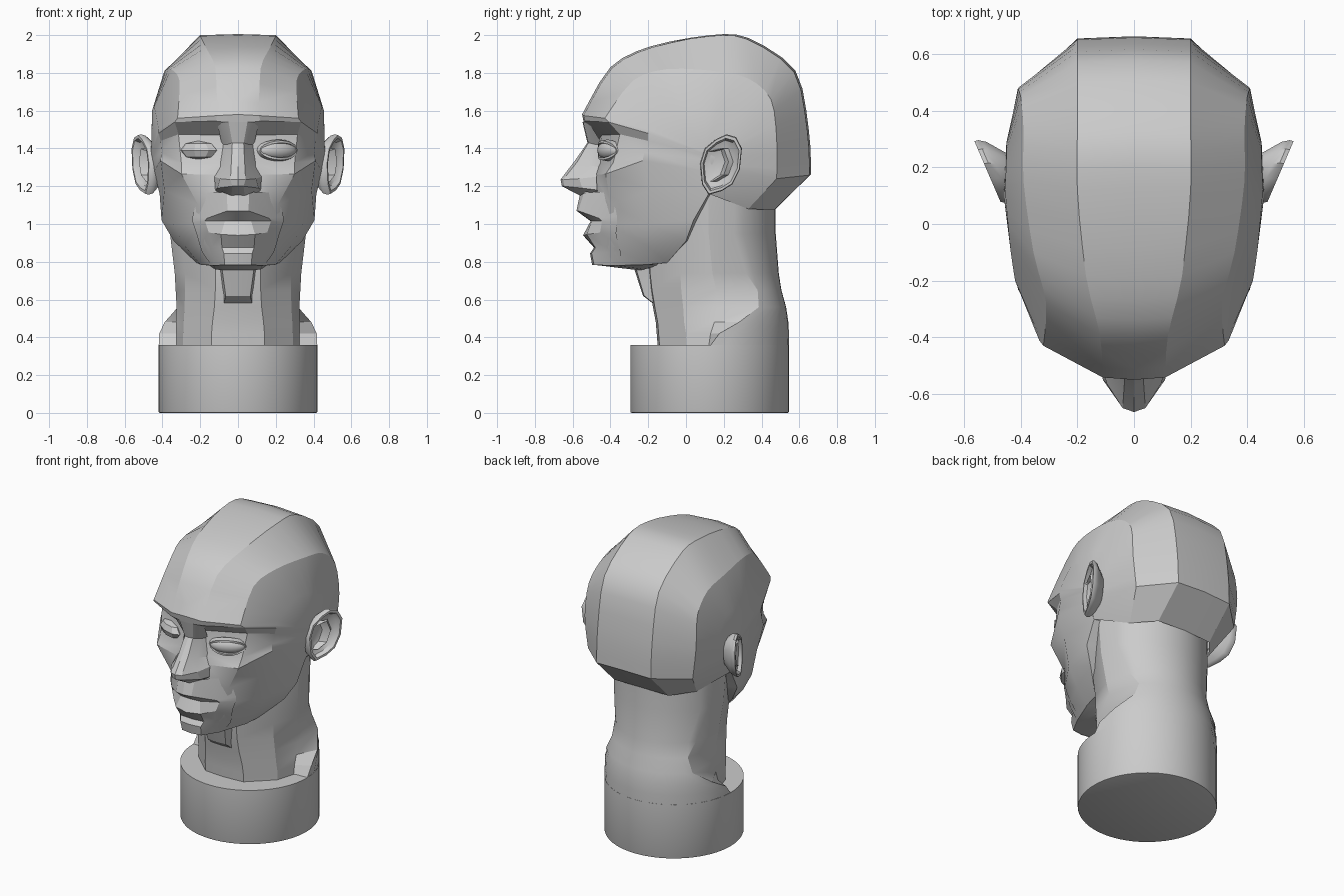
import bpy, bmesh, math
from mathutils import Vector, Matrix


def finish(name, bm, angle=18, centre=(0, 0.1, 1.2)):
    """Weld, orient outward and turn a bmesh into an object."""
    bmesh.ops.remove_doubles(bm, verts=bm.verts, dist=0.0008)
    bmesh.ops.recalc_face_normals(bm, faces=bm.faces)
    c = Vector(centre)
    if sum(f.normal.dot(f.calc_center_median() - c) * f.calc_area() for f in bm.faces) < 0:
        bmesh.ops.reverse_faces(bm, faces=bm.faces)
    me = bpy.data.meshes.new(name)
    bm.to_mesh(me)
    bm.free()
    ob = bpy.data.objects.new(name, me)
    bpy.context.collection.objects.link(ob)
    bpy.ops.object.select_all(action='DESELECT')
    ob.select_set(True)
    bpy.context.view_layer.objects.active = ob
    bpy.ops.object.shade_smooth_by_angle(angle=math.radians(angle))


def grid(bm, rows):
    """Quad sheet through rows of half-side points, mirrored in x."""
    for s in (1, -1):
        vs = [[bm.verts.new((s * x, y, z)) for x, y, z in r] for r in rows]
        for r0, r1 in zip(vs, vs[1:]):
            for i in range(len(r0) - 1):
                bm.faces.new((r0[i], r0[i + 1], r1[i + 1], r1[i]))


def loft(bm, rings, cap=True):
    """Closed rings joined in order, last one capped."""
    vs = [[bm.verts.new(p) for p in r] for r in rings]
    n = len(vs[0])
    for r0, r1 in zip(vs, vs[1:]):
        for i in range(n):
            j = (i + 1) % n
            bm.faces.new((r0[i], r0[j], r1[j], r1[i]))
    if cap:
        bm.faces.new(vs[-1])


def curve_between(p0, p1, p2, p3, t):
    """Softened Catmull-Rom point between p1 and p2."""
    h = t * t * (3 - 2 * t)
    a, b = t * (1 - t) ** 2, -t * t * (1 - t)
    return [(1 - h) * v1 + h * v2 + .45 * (a * (v2 - v0) + b * (v3 - v1))
            for v0, v1, v2, v3 in zip(p0, p1, p2, p3)]


# Head: skull stations from brow over the crown to the nape
# (midline y, z, half width of the centre strip, corner xyz, temple xyz)
POLE = (0.46, 0.1, 1.38)
stations = [
    (-.55, 1.58, .11, .32, -.43, 1.56, .42, -.20, 1.50),
    (-.40, 1.83, .12, .31, -.28, 1.76, .435, -.10, 1.58),
    (-.19, 1.94, .17, .355, -.10, 1.82, .445, 0.00, 1.62),
    (.13, 2.00, .20, .39, .15, 1.81, .455, .13, 1.60),
    (.33, 1.985, .20, .39, .33, 1.77, .45, .22, 1.58),
    (.58, 1.81, .20, .40, .45, 1.66, .45, .28, 1.50),
    (.65, 1.50, .20, .41, .48, 1.45, .45, .28, 1.40),
    (.663, 1.265, .20, .385, .48, 1.24, .44, .20, 1.28),
    (.475, 1.08, .20, .31, .33, 1.08, .415, .12, 1.16),
]
fine = []
for i in range(7):
    q = [stations[max(i - 1, 0)], stations[i], stations[i + 1], stations[min(i + 2, 7)]]
    fine += [curve_between(*q, t) for t in (0, 1 / 3, 2 / 3)]
skull = [[(0, y, z), (xs, y + (.008 if y < 0 else -.008), z - .006), (cx, cy, cz), (ix, iy, iz), POLE]
         for y, z, xs, cx, cy, cz, ix, iy, iz in fine + stations[7:]]

# Brow, eye sockets and cheekbones
upper_face = [
    skull[0],
    [(0, -.54, 1.53), (.12, -.535, 1.545), (.335, -.41, 1.54), (.42, -.20, 1.48), (.46, .1, 1.37)],
    [(0, -.46, 1.45), (.09, -.445, 1.47), (.315, -.35, 1.475), (.41, -.20, 1.44), (.458, .1, 1.36)],
    [(0, -.46, 1.33), (.09, -.455, 1.32), (.30, -.385, 1.325), (.405, -.22, 1.38), (.455, .1, 1.34)],
    [(0, -.48, 1.25), (.10, -.48, 1.26), (.30, -.425, 1.265), (.41, -.23, 1.335), (.445, .1, 1.28)],
]
# Cheeks, jaw and underside of the chin
lower_face = [
    [(0, -.49, 1.12), (.10, -.475, 1.12), (.21, -.40, 1.10), (.39, -.19, 1.18), (.415, .12, 1.16)],
    [(0, -.485, 1.00), (.10, -.475, 1.00), (.20, -.41, 1.00), (.345, -.20, 1.00), (.405, .04, 1.02)],
    [(0, -.475, .88), (.09, -.465, .88), (.17, -.40, .88), (.28, -.20, .88), (.34, .00, .91)],
    [(0, -.495, .785), (.07, -.485, .785), (.13, -.38, .78), (.20, -.20, .785), (.22, -.10, .795)],
    [(0, -.25, .755), (.08, -.25, .755), (.12, -.22, .76), (.15, -.15, .78), (.17, -.08, .82)],
]
bm = bmesh.new()
grid(bm, skull)
grid(bm, upper_face + lower_face)
jaw_edge = [r[-1] for r in upper_face[-1:] + lower_face]
grid(bm, [[(x, y, z), (x - .12, y + .03, z)] for x, y, z in jaw_edge])
finish("head", bm, 24)

# Nose: rows down from the brow (midline, ridge, wing, base)
bm = bmesh.new()
grid(bm, [
    [(0, -.548, 1.54), (.05, -.545, 1.54), (.09, -.53, 1.54), (.11, -.51, 1.53)],
    [(0, -.522, 1.43), (.03, -.517, 1.43), (.06, -.475, 1.42), (.085, -.44, 1.42)],
    [(0, -.585, 1.34), (.035, -.575, 1.33), (.065, -.515, 1.31), (.10, -.45, 1.30)],
    [(0, -.664, 1.235), (.04, -.65, 1.235), (.095, -.565, 1.24), (.125, -.475, 1.25)],
    [(0, -.657, 1.20), (.03, -.645, 1.20), (.11, -.55, 1.19), (.12, -.47, 1.18)],
    [(0, -.57, 1.155), (.035, -.56, 1.15), (.085, -.53, 1.17), (.10, -.46, 1.16)],
])
finish("nose", bm, centre=(0, -.4, 1.3))

# Mouth: upper lip, parting, lower lip and chin
bm = bmesh.new()
grid(bm, [
    [(0, -.56, 1.165), (.06, -.54, 1.165), (.13, -.465, 1.17), (.21, -.39, 1.16)],
    [(0, -.58, 1.07), (.055, -.57, 1.07), (.165, -.46, 1.03), (.24, -.365, 1.04)],
    [(0, -.505, 1.015), (.07, -.50, 1.015), (.175, -.445, 1.015), (.24, -.365, 1.01)],
    [(0, -.545, .94), (.09, -.525, .945), (.155, -.455, .955), (.22, -.37, .95)],
    [(0, -.487, .875), (.085, -.48, .875), (.135, -.44, .885), (.20, -.355, .88)],
    [(0, -.508, .845), (.075, -.50, .845), (.13, -.425, .85), (.19, -.345, .85)],
    [(0, -.497, .783), (.07, -.487, .783), (.13, -.383, .78), (.14, -.35, .78)],
])
finish("mouth_and_chin", bm, 20, centre=(0, -.3, 1.0))


# Eyes: left as a block form, right with rounded ball and lids
def eye(name, s, seg, rings, angle):
    m = Matrix.Translation((s * .21, -.405, 1.39)) @ Matrix.Rotation(s * .46, 4, 'Z')
    bm = bmesh.new()
    bmesh.ops.create_uvsphere(bm, u_segments=seg, v_segments=rings, radius=1,
                              matrix=m @ Matrix.Diagonal((.11, .048, .05, 1)))
    finish(name, bm, angle, centre=m.translation)
    return m


eye("block_eye", -1, 8, 4, 10)
frame = eye("round_eye", 1, 24, 12, 40)
bm = bmesh.new()
lid_rings = []
for grow, out in ((1.25, .02), (1.12, -.012), (.85, -.014), (.8, .01)):
    ring = []
    for i in range(20):
        t = 2 * math.pi * i / 20
        x, z = .105 * math.cos(t), .046 * math.sin(t)
        ring.append(frame @ Vector((x * (.5 + grow * .5), -.034 * math.sin(t) ** 2 + out, z * grow)))
    lid_rings.append(ring)
loft(bm, lid_rings, cap=False)
finish("eyelids", bm, 30, centre=frame.translation)

# Ears: flared shell with rim and hollow, outline in (y, z)
outline = [(.075, 1.32), (.10, 1.40), (.16, 1.45), (.215, 1.475), (.265, 1.46), (.296, 1.40),
           (.285, 1.29), (.245, 1.21), (.19, 1.175), (.12, 1.155), (.085, 1.21)]
for s, name in ((1, "right_ear"), (-1, "left_ear")):
    def ear_point(y, z, dx):
        return (s * (.462 + (y - .07) * .43 + dx), y, z)
    bm = bmesh.new()
    loft(bm, [[ear_point(.18 + (y - .18) * k, 1.315 + (z - 1.315) * k, dx) for y, z in outline]
              for k, dx in ((.6, -.09), (.95, -.035), (1, -.01), (.97, .006), (.87, .006), (.8, -.02), (.4, -.045))])
    # inner fold
    fold = [(.13, 1.385), (.20, 1.40), (.225, 1.33), (.20, 1.26), (.14, 1.225)]
    vs = [[bm.verts.new(ear_point(y + o, z, d + o * .43)) for d, o in ((-.04, -.02), (-.004, 0), (-.04, .025))]
          for y, z in fold]
    for a, b in zip(vs, vs[1:]):
        for i in range(2):
            bm.faces.new((a[i], a[i + 1], b[i + 1], b[i]))
    finish(name, bm, 35, centre=(s * .47, .18, 1.315))

# Neck: front half points plus a back arc (start angle, x radius, y radius);
# the lower back follows the base cylinder and is cut by the sloping shoulder
neck = [
    (.352, [(0, -.15), (.14, -.14), (.29, 0), (.325, .12)], 0, .42, .42),
    (.42, [(0, -.155), (.14, -.145), (.29, 0), (.325, .13)], 7, .42, .42),
    (.48, [(0, -.16), (.135, -.15), (.288, -.01), (.325, .15)], 22, .419, .417),
    (.56, [(0, -.175), (.125, -.165), (.283, -.015), (.325, .165)], 40, .415, .405),
    (.65, [(0, -.19), (.12, -.18), (.28, -.025), (.33, .16)], 42, .375, .38),
    (.74, [(0, -.2), (.12, -.19), (.28, -.03), (.335, .14)], 32, .35, .366),
    (.95, [(0, -.22), (.12, -.2), (.3, -.04), (.36, .12)], 22, .37, .35),
    (1.2, [(0, -.22), (.12, -.2), (.3, -.04), (.38, .12)], 22, .375, .35),
]
bm = bmesh.new()
rows = []
for z, front, a0, rx, ry in neck:
    arc = [math.radians(a0 + (90 - a0) * i / 8) for i in range(9)]
    rows.append([(x, y, z) for x, y in front + [(rx * math.cos(a), .125 + ry * math.sin(a)) for a in arc]])
grid(bm, rows)
finish("neck", bm, 28, centre=(0, .15, .7))

# Throat block under the chin
bm = bmesh.new()
grid(bm, [
    [(0, -.275, .765), (.085, -.265, .765), (.10, -.15, .765)],
    [(0, -.228, .62), (.065, -.222, .62), (.08, -.15, .62)],
    [(0, -.17, .575), (.075, -.165, .575), (.08, -.14, .575)],
])
finish("throat", bm, 15, centre=(0, 0, .68))

# Round base
bm = bmesh.new()
bmesh.ops.create_cone(bm, cap_ends=True, segments=64, radius1=.42, radius2=.42, depth=.36,
                      matrix=Matrix.Translation((0, .125, .18)))
rims = [e for e in bm.edges if abs(e.verts[0].co.z - e.verts[1].co.z) < .001 and e.verts[0].co.z < .1]
bmesh.ops.bevel(bm, geom=rims, offset=.007, segments=2, affect='EDGES', profile=.5)
finish("base", bm, 35, centre=(0, .125, .18))
